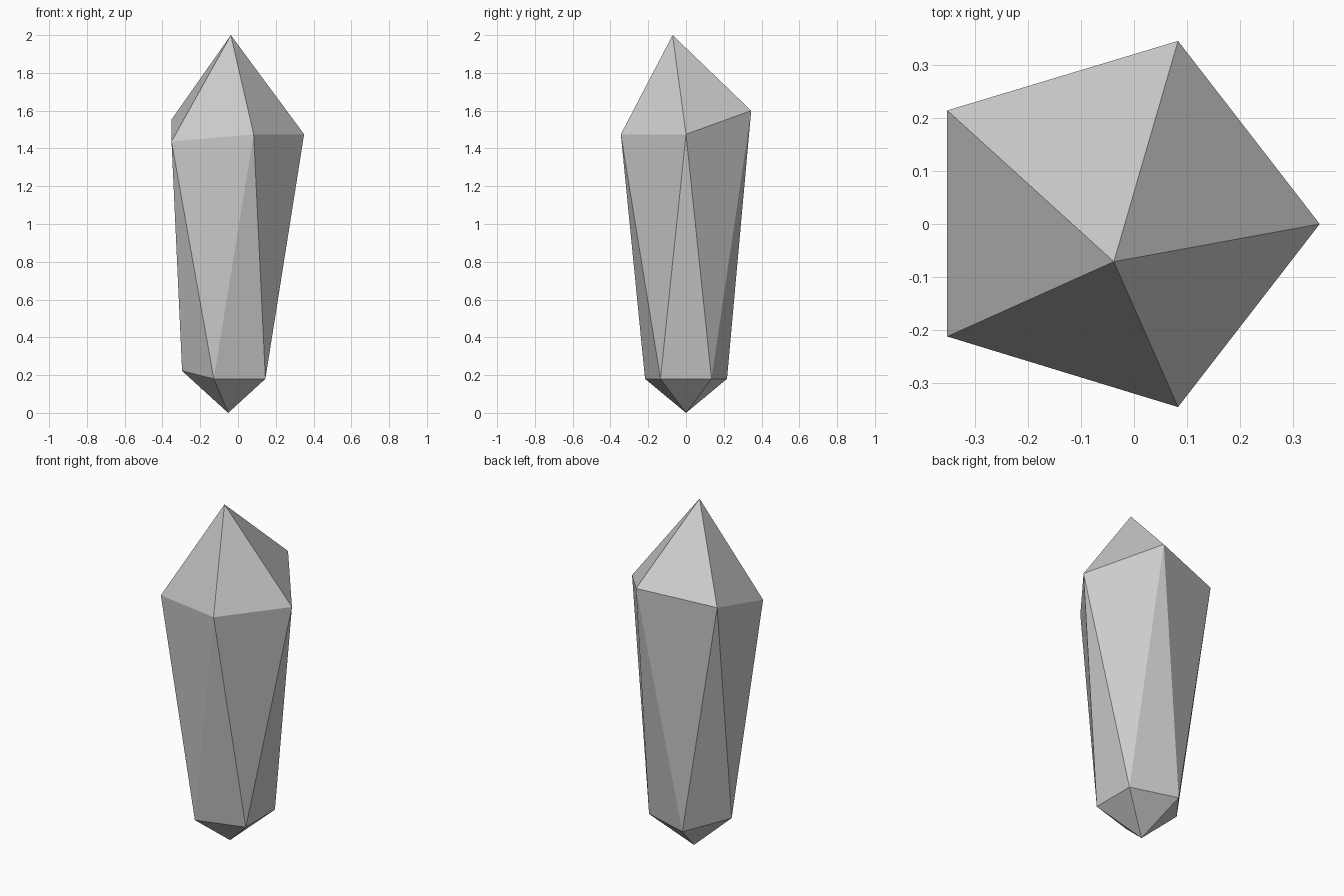
import bpy, bmesh

if "Cube" in bpy.data.objects:
    bpy.data.objects.remove(bpy.data.objects["Cube"])

# Crystal rings: five-sided, lower ring turned half a step from the upper one
upper = [(0.35, 0, 1.475), (0.083, 0.345, 1.60), (-0.352, 0.214, 1.553),
         (-0.352, -0.212, 1.437), (0.083, -0.345, 1.475)]
lower = [(0.145, 0.135, 0.18), (-0.128, 0.217, 0.18), (-0.296, 0, 0.222),
         (-0.128, -0.217, 0.18), (0.145, -0.135, 0.18)]

bm = bmesh.new()
u = [bm.verts.new(p) for p in upper]
l = [bm.verts.new(p) for p in lower]
apex = bm.verts.new((-0.038, -0.071, 2.0))
foot = bm.verts.new((-0.052, 0, 0))

# Point, alternating side facets and foot
for i in range(5):
    j = (i + 1) % 5
    bm.faces.new((u[i], u[j], apex))
    bm.faces.new((u[i], l[i], u[j]))
    bm.faces.new((l[i], l[j], u[j]))
    bm.faces.new((l[j], l[i], foot))
bmesh.ops.recalc_face_normals(bm, faces=bm.faces)

mesh = bpy.data.meshes.new("crystal")
bm.to_mesh(mesh)
bm.free()
bpy.context.collection.objects.link(bpy.data.objects.new("crystal", mesh))
